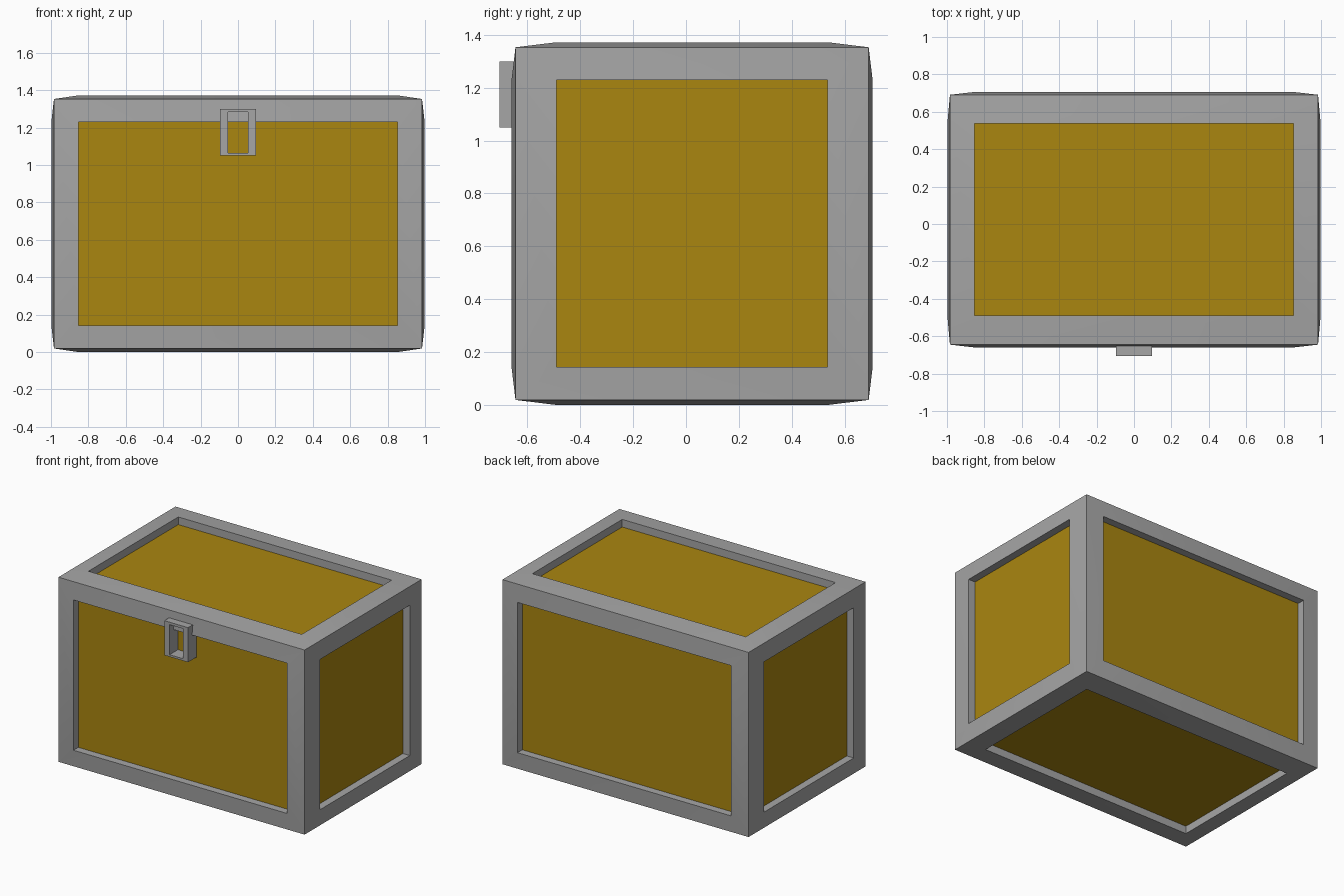
import bpy, bmesh
from mathutils import Vector

if "Cube" in bpy.data.objects:
    bpy.data.objects.remove(bpy.data.objects["Cube"])

def material(name, rgb):
    m = bpy.data.materials.new(name)
    m.diffuse_color = (*rgb, 1)
    m.use_nodes = True
    m.node_tree.nodes["Principled BSDF"].inputs["Base Color"].default_value = m.diffuse_color
    return m

grey = material("grey metal", (0.38, 0.38, 0.38))
gold = material("gold panel", (0.40, 0.238, 0.005))

CENTRE = Vector((0, 0.023, 0.686))
OUTER = Vector((0.984, 0.668, 0.667))   # chest corners
RIM = Vector((0.853, 0.513, 0.543))     # half sizes of panel openings
PEAK = Vector((0.998, 0.683, 0.686))    # rims swell past the corners
DEPTH = 0.055
SIGNS = ((-1, -1), (1, -1), (1, 1), (-1, 1))

def make_object(name, bm, mat):
    bmesh.ops.remove_doubles(bm, verts=bm.verts, dist=1e-5)
    bm.normal_update()
    me = bpy.data.meshes.new(name)
    bm.to_mesh(me)
    bm.free()
    ob = bpy.data.objects.new(name, me)
    bpy.context.collection.objects.link(ob)
    me.materials.append(mat)
    return ob

def loop(bm, axis, side, size, level):
    """Four corners of a rectangle facing outward along one axis."""
    u, v = (axis + 1) % 3, (axis + 2) % 3
    verts = []
    for su, sv in SIGNS[::side]:
        p = Vector()
        p[axis], p[u], p[v] = side * level, su * size[u], sv * size[v]
        verts.append(bm.verts.new(p + CENTRE))
    return verts

# Frame (sloped borders and recess walls) and the six sunken panels
frame, panels = bmesh.new(), bmesh.new()
for axis in range(3):
    for side in (-1, 1):
        rings = [loop(frame, axis, side, OUTER, OUTER[axis]),
                 loop(frame, axis, side, RIM, PEAK[axis]),
                 loop(frame, axis, side, RIM, PEAK[axis] - DEPTH)]
        for a, b in zip(rings, rings[1:]):
            for i in range(4):
                j = (i + 1) % 4
                frame.faces.new((a[i], a[j], b[j], b[i]))
        panels.faces.new(loop(panels, axis, side, RIM, PEAK[axis] - DEPTH))
frame_ob = make_object("chest_frame", frame, grey)
make_object("chest_panels", panels, gold)

# Latch: rectangular loop standing out from the front
bm = bmesh.new()
def rect(x, z0, z1, y):
    return [bm.verts.new((px, y, pz)) for px, pz in
            ((-x, z0), (x, z0), (x, z1), (-x, z1))]
front, back = -0.706, -0.61
loops = [rect(0.095, 1.05, 1.30, back), rect(0.095, 1.05, 1.30, front),
         rect(0.053, 1.065, 1.282, front), rect(0.053, 1.065, 1.282, back)]
for a, b in zip(loops, loops[1:] + loops[:1]):
    for i in range(4):
        j = (i + 1) % 4
        bm.faces.new((a[i], a[j], b[j], b[i]))
make_object("latch", bm, grey)

# Soft shading on the frame with sharp corners
bpy.context.view_layer.objects.active = frame_ob
frame_ob.select_set(True)
bpy.ops.object.shade_smooth_by_angle(angle=0.52)
